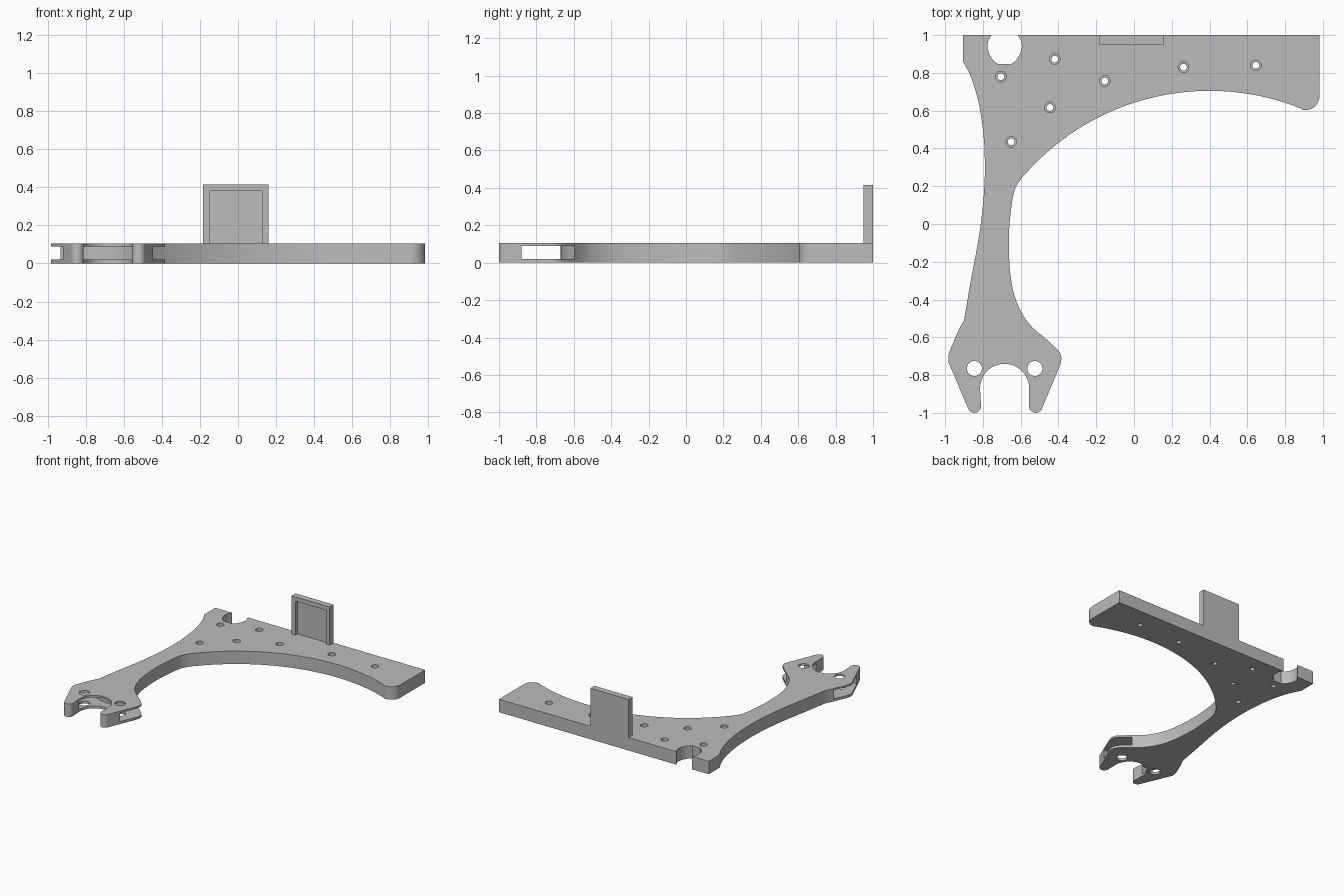
import bpy, bmesh
from math import sin, cos, radians, asin
from mathutils import Vector

if "Cube" in bpy.data.objects:
    bpy.data.objects.remove(bpy.data.objects["Cube"], do_unlink=True)

grey = bpy.data.materials.new("plain_grey")
grey.use_nodes = True
grey.diffuse_color = (0.5, 0.5, 0.5, 1)
grey.node_tree.nodes["Principled BSDF"].inputs["Base Color"].default_value = (0.5, 0.5, 0.5, 1)

THICK = 0.105
FORK_X = -0.685


def arc(cx, cy, r, a0, a1, n=12):
    """Points on an arc, angles in degrees."""
    angles = [radians(a0 + (a1 - a0) * i / n) for i in range(n + 1)]
    return [(cx + r * cos(a), cy + r * sin(a)) for a in angles]


def spline(pts, n=5):
    """Smooth curve through the points."""
    p = [Vector(q) for q in [pts[0]] + pts + [pts[-1]]]
    out = []
    for a, b, c, d in zip(p, p[1:], p[2:], p[3:]):
        for i in range(n):
            t = i / n
            q = b + (c - a) * t / 2 + (2 * a - 5 * b + 4 * c - d) * t * t / 2 \
                + (3 * b - a - 3 * c + d) * t ** 3 / 2
            out.append(tuple(q))
    return out + [pts[-1]]


def prism(name, pts, z0, z1):
    """Extrude a flat outline from z0 to z1."""
    bm = bmesh.new()
    face = bm.faces.new([bm.verts.new((x, y, z0)) for x, y in pts])
    top = bmesh.ops.extrude_face_region(bm, geom=[face])["geom"]
    verts = [v for v in top if isinstance(v, bmesh.types.BMVert)]
    bmesh.ops.translate(bm, verts=verts, vec=(0, 0, z1 - z0))
    bmesh.ops.recalc_face_normals(bm, faces=bm.faces)
    mesh = bpy.data.meshes.new(name)
    bm.to_mesh(mesh)
    bm.free()
    mesh.materials.append(grey)
    ob = bpy.data.objects.new(name, mesh)
    bpy.context.collection.objects.link(ob)
    return ob


def box(name, x0, x1, y0, y1, z0, z1):
    return prism(name, [(x0, y0), (x1, y0), (x1, y1), (x0, y1)], z0, z1)


def drill(name, x, y, r, z0, z1):
    return prism(name, arc(x, y, r, 0, 360, 32)[:-1], z0, z1)


def select(ob):
    bpy.ops.object.select_all(action='DESELECT')
    ob.select_set(True)
    bpy.context.view_layer.objects.active = ob


def cut(target, cutter):
    select(target)
    mod = target.modifiers.new("cut", 'BOOLEAN')
    mod.operation = 'DIFFERENCE'
    mod.solver = 'EXACT'
    mod.object = cutter
    bpy.ops.object.modifier_apply(modifier=mod.name)
    bpy.data.objects.remove(cutter, do_unlink=True)


# Bracket outline, counter-clockwise from the back left corner
outer_side = spline([(-0.905, 0.86), (-0.86, 0.77), (-0.82, 0.63), (-0.795, 0.45),
                     (-0.79, 0.25), (-0.805, 0.05), (-0.83, -0.12), (-0.862, -0.29),
                     (-0.9, -0.51)])
fork_outer = [(-0.928, -0.56), (-0.975, -0.67), (-0.983, -0.7), (-0.983, -0.73)]
fork = (arc(-0.845, -0.965, 0.035, 202, 360)
        + arc(FORK_X, -0.87, 0.13, 180, 0, 24)
        + arc(-0.52, -0.965, 0.035, 180, 338))
fork_inner = [(-0.388, -0.74), (-0.384, -0.71), (-0.39, -0.685), (-0.405, -0.665)]
neck = spline([(-0.47, -0.605), (-0.55, -0.535), (-0.61, -0.44), (-0.645, -0.33),
               (-0.66, -0.2), (-0.662, -0.05), (-0.648, 0.1), (-0.628, 0.19),
               (-0.59, 0.25)])
big_arch = arc(0.4, -0.595, 1.3, 138.5, 68, 36)
arm_end = arc(0.907, 0.678, 0.075, 255, 360, 10)

outline = ([(-0.905, 1)] + outer_side + fork_outer + fork + fork_inner + neck
           + big_arch + arm_end + [(0.982, 1)])
bracket = prism("bracket_plate", outline, 0, THICK)

# Horizontal slot through the fork, with a rounded back wall
r = 0.326
half = 90 - abs(radians(1) and 0) - 0
spread = asin(0.235 / r) * 180 / 3.14159
slot = ([(-1.1, -0.88), (-0.27, -0.88), (-0.27, -0.57)]
        + arc(FORK_X, -0.344, r, 270 + spread, 270 - spread, 20) + [(-1.1, -0.57)])
cut(bracket, prism("slot_cutter", slot, 0.02, 0.09))

# Pin holes in the fork
for x in (-0.845, -0.525):
    cut(bracket, drill("pin_cutter", x, -0.765, 0.04, -0.1, 0.2))

# Open notch in the back edge
notch_half = [(0.035, 0.846), (0.062, 0.867), (0.082, 0.9), (0.092, 0.94),
              (0.086, 0.972), (0.07, 1.0), (0.07, 1.1)]
notch = [(FORK_X + x, y) for x, y in notch_half]
notch += [(FORK_X - x, y) for x, y in reversed(notch_half)]
cut(bracket, prism("notch_cutter", notch, -0.1, 0.2))

# Counterbored screw holes
for x, y in [(-0.705, 0.78), (-0.42, 0.873), (-0.445, 0.617), (-0.65, 0.435),
             (-0.155, 0.757), (0.262, 0.83), (0.645, 0.84)]:
    cut(bracket, drill("screw_cutter", x, y, 0.018, -0.1, 0.2))
    cut(bracket, drill("bore_cutter", x, y, 0.028, 0.06, 0.2))

# Upright tab with a shallow recess on its front
tab = box("upright_tab", -0.183, 0.16, 0.95, 1, THICK - 0.01, 0.415)
cut(tab, box("recess_cutter", -0.148, 0.127, 0.9, 0.975, THICK, 0.38))

for ob in (bracket, tab):
    select(ob)
    bpy.ops.object.shade_smooth_by_angle(angle=radians(25))
